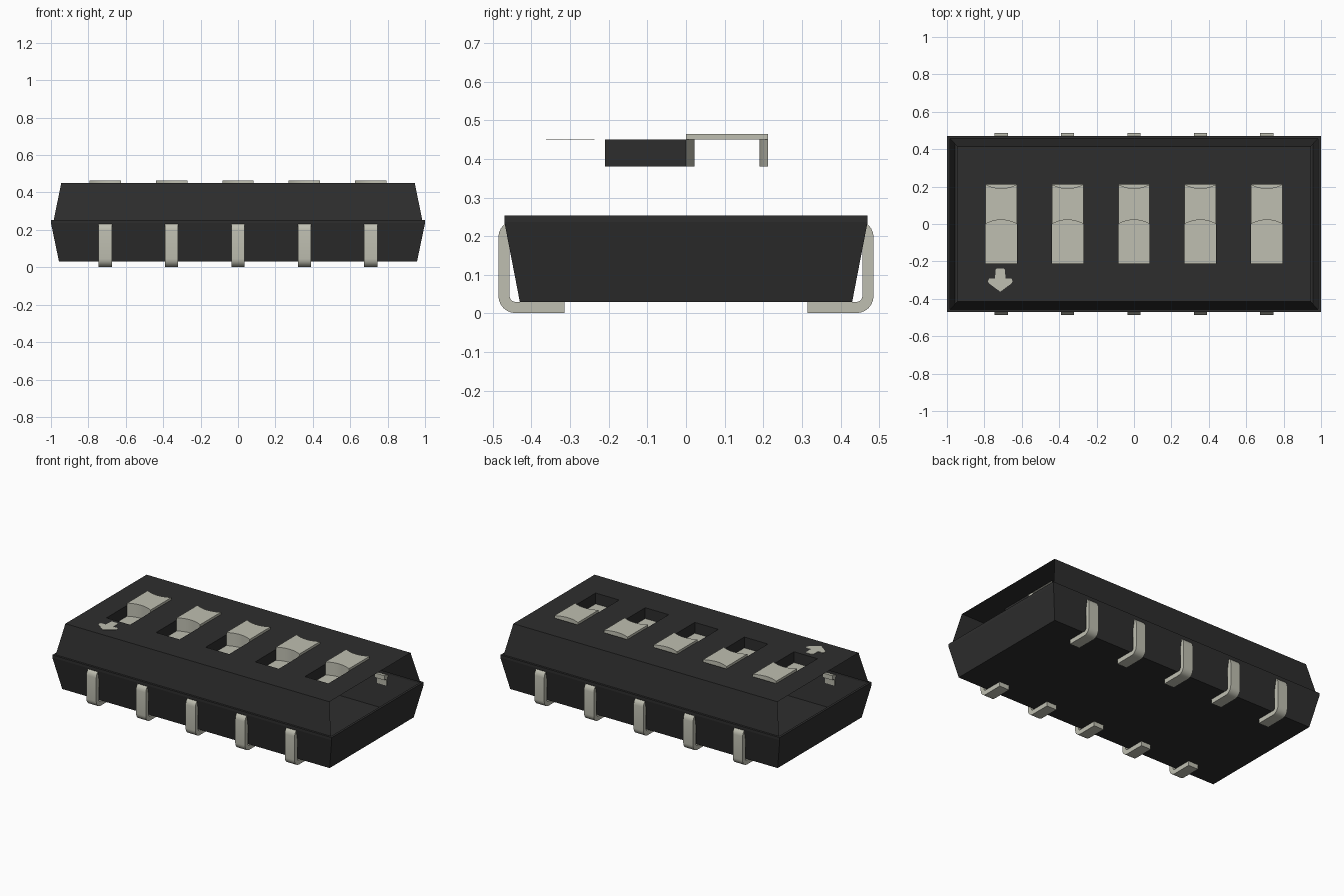
import bpy, bmesh, math

if "Cube" in bpy.data.objects:
    bpy.data.objects.remove(bpy.data.objects["Cube"])


def material(name, rgb):
    m = bpy.data.materials.new(name)
    m.use_nodes = True
    m.diffuse_color = (*rgb, 1)
    m.node_tree.nodes["Principled BSDF"].inputs["Base Color"].default_value = (*rgb, 1)
    return m


DARK = material("charcoal plastic", (0.027, 0.027, 0.027))
PALE = material("pale warm grey", (0.52, 0.52, 0.44))


def build(name, faces, mat, smooth=False, out=True):
    """Make an object from a list of faces, each a list of points."""
    bm = bmesh.new()
    for pts in faces:
        bm.faces.new([bm.verts.new(p) for p in pts])
    bmesh.ops.remove_doubles(bm, verts=bm.verts, dist=1e-5)
    if out:
        bmesh.ops.recalc_face_normals(bm, faces=bm.faces)
    me = bpy.data.meshes.new(name)
    bm.to_mesh(me)
    bm.free()
    me.materials.append(mat)
    ob = bpy.data.objects.new(name, me)
    bpy.context.collection.objects.link(ob)
    if smooth:
        bpy.ops.object.select_all(action='DESELECT')
        ob.select_set(True)
        bpy.context.view_layer.objects.active = ob
        bpy.ops.object.shade_smooth_by_angle(angle=math.radians(35))
    return ob


def ring(x, y, z):
    return [(-x, -y, z), (x, -y, z), (x, y, z), (-x, y, z)]


def bridge(a, b):
    n = len(a)
    return [[a[i], a[(i + 1) % n], b[(i + 1) % n], b[i]] for i in range(n)]


CENTRES = [-0.71, -0.355, 0.0, 0.355, 0.71]
HALF = 0.084                    # half width of a slot
Y0, Y1 = -0.21, 0.212           # slot ends
TOP, FLOOR, CAP = 0.45, 0.38, 0.465

# Lower tray: open at the top, with an upright lip and a narrow rim
rings = [ring(0.957, 0.43, 0.03), ring(1.0, 0.47, 0.237),
         ring(1.0, 0.47, 0.254), ring(0.985, 0.457, 0.254)]
tray = [ring(0.957, 0.43, 0.03)[::-1]]
for a, b in zip(rings, rings[1:]):
    tray += bridge(a, b)
build("lower_tray", tray, DARK, out=False)

# Upper cover: thin sheet open at both ends, with slots cut in its top
xs = [-0.945] + [c + s * HALF for c in CENTRES for s in (-1, 1)] + [0.945]
ys = [-0.415, Y0, Y1, 0.415]
cover = []
for i in range(len(xs) - 1):
    for j in range(3):
        if not (i % 2 == 1 and j == 1):
            cover.append([(xs[i], ys[j], TOP), (xs[i + 1], ys[j], TOP),
                          (xs[i + 1], ys[j + 1], TOP), (xs[i], ys[j + 1], TOP)])
cover.append([(-0.985, -0.457, 0.254), (0.985, -0.457, 0.254),
              (0.945, -0.415, TOP), (-0.945, -0.415, TOP)])
cover.append([(0.985, 0.457, 0.254), (-0.985, 0.457, 0.254),
              (-0.945, 0.415, TOP), (0.945, 0.415, TOP)])
build("upper_cover", cover, DARK, out=False)

# Biconcave outline of a slider
N = 12
us = [-1 + 2 * k / N for k in range(N + 1)]
front = [(u * HALF, 0.022 * (1 - u * u)) for u in us]
back = [(x, Y1 - y) for x, y in front]

# Lead cross-section path: foot, bend, upright, bend into the body
R, T = 0.03, 0.0145
path = [(-0.315, 0.0155, 0, -1)]
for cz, a0 in ((0.0455, 270), (0.197, 180)):
    for k in range(7):
        a = math.radians(a0 - 15 * k)
        path.append((-0.441 + R * math.cos(a), cz + R * math.sin(a),
                     math.cos(a), math.sin(a)))
path.append((-0.432, 0.227, 0, 1))
outer = [(y + ny * T, z + nz * T) for y, z, ny, nz in path]
inner = [(y - ny * T, z - nz * T) for y, z, ny, nz in path]


def lead(name, cx, side):
    def section(k):
        pts = [(-0.035, *outer[k]), (0.035, *outer[k]),
               (0.035, *inner[k]), (-0.035, *inner[k])]
        return [(cx + x, y * side, z) for x, y, z in pts]
    faces = [section(0), section(len(path) - 1)]
    for k in range(len(path) - 1):
        faces += bridge(section(k), section(k + 1))
    build(name, faces, PALE, smooth=True)


for n, cx in enumerate(CENTRES, 1):
    l, r = cx - HALF, cx + HALF

    # Slot walls beside and at the ends of the recess
    def wall(a, b):
        return [(*a, FLOOR), (*b, FLOOR), (*b, TOP), (*a, TOP)]
    build(f"slot_walls_{n}", [wall((l, 0), (l, Y0)), wall((l, Y0), (r, Y0)),
                              wall((r, Y0), (r, 0)), wall((r, Y1), (l, Y1))],
          DARK, out=False)
    for f in bpy.data.objects[f"slot_walls_{n}"].data.polygons:
        f.flip()

    # Slot floor
    build(f"slot_floor_{n}", [[(l, Y0, FLOOR), (r, Y0, FLOOR),
                               (r, Y1, FLOOR), (l, Y1, FLOOR)]], PALE, out=False)

    # Slider: raised cap with hollowed front and back faces
    f = [(cx + x, y) for x, y in front]
    b = [(cx + x, y) for x, y in back]
    faces = []
    for k in range(N):
        faces.append([(*f[k], CAP), (*f[k + 1], CAP), (*b[k + 1], CAP), (*b[k], CAP)])
        faces.append([(*f[k], FLOOR), (*f[k + 1], FLOOR), (*f[k + 1], CAP), (*f[k], CAP)])
        faces.append([(*b[k + 1], FLOOR), (*b[k], FLOOR), (*b[k], CAP), (*b[k + 1], CAP)])
    faces.append([(l, Y1, TOP), (l, 0, TOP), (l, 0, CAP), (l, Y1, CAP)])
    faces.append([(r, 0, TOP), (r, Y1, TOP), (r, Y1, CAP), (r, 0, CAP)])
    build(f"slider_{n}", faces, PALE, smooth=True, out=False)

    # Leads front and back
    lead(f"front_lead_{n}", cx, 1)
    lead(f"back_lead_{n}", cx, -1)

# Arrow mark beside the first slot
half = [(0, -0.362), (0.06, -0.318), (0.066, -0.305), (0.06, -0.292),
        (0.028, -0.292), (0.025, -0.245), (0.018, -0.237)]
outline = half + [(-x, y) for x, y in half[:0:-1]]
lo = [(x - 0.715, y, TOP) for x, y in outline]
hi = [(x, y, TOP + 0.002) for x, y, _ in lo]
build("arrow_mark", [hi] + bridge(lo, hi), PALE, out=False)
